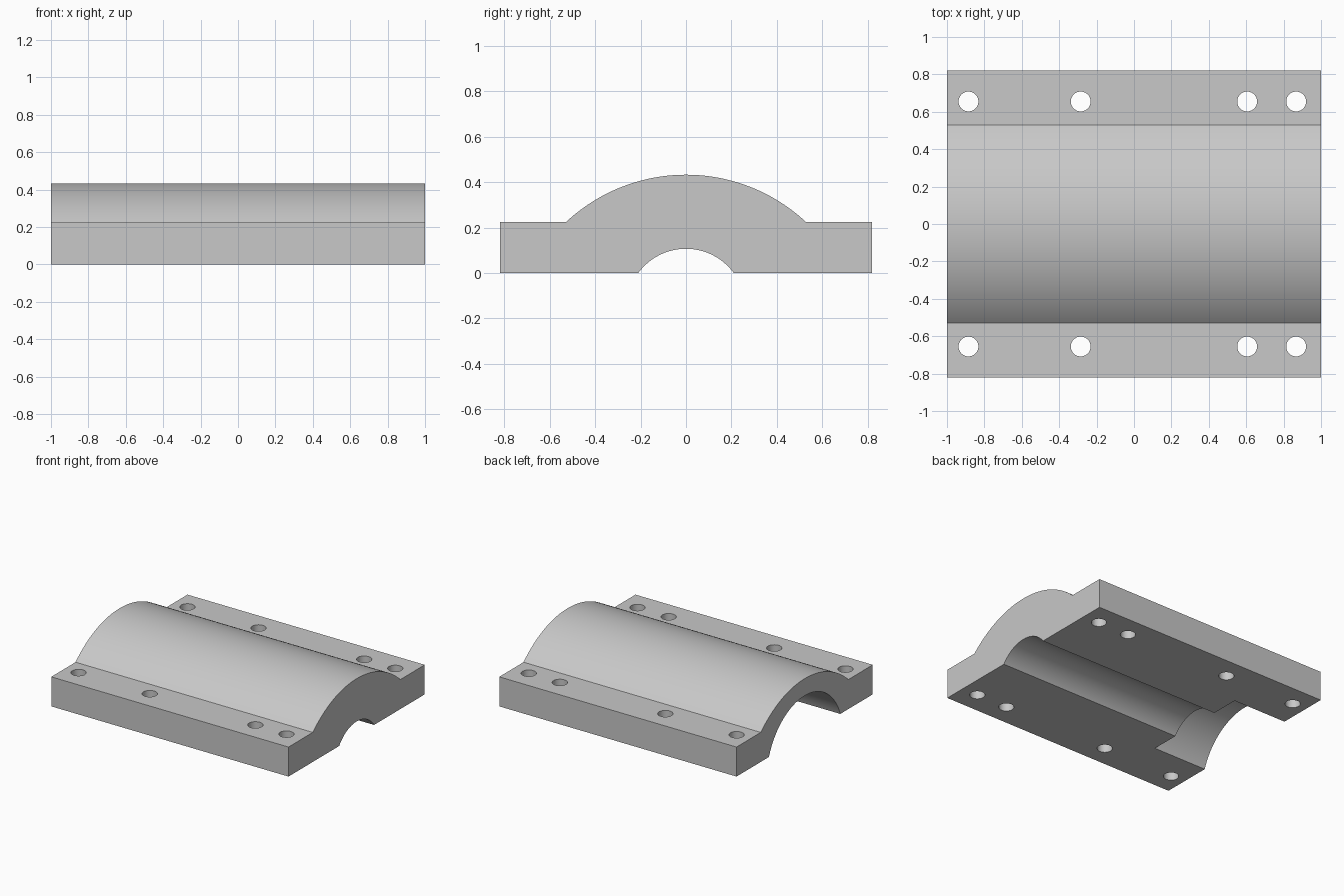
import bpy, bmesh, math
from mathutils import Matrix

if "Cube" in bpy.data.objects:
    bpy.data.objects.remove(bpy.data.objects["Cube"])

grey = bpy.data.materials.new("plain grey")
grey.diffuse_color = (0.58, 0.58, 0.58, 1)
grey.use_nodes = True
grey.node_tree.nodes["Principled BSDF"].inputs["Base Color"].default_value = grey.diffuse_color

HALF_Y, FLANGE_Z, CROWN_Y, CROWN_Z = 0.82, 0.225, 0.528, 0.433


def make_object(name, bm):
    bmesh.ops.recalc_face_normals(bm, faces=bm.faces)
    mesh = bpy.data.meshes.new(name)
    bm.to_mesh(mesh)
    bm.free()
    obj = bpy.data.objects.new(name, mesh)
    bpy.context.collection.objects.link(obj)
    return obj


def cylinder(name, radius, length, matrix, sides):
    bm = bmesh.new()
    bmesh.ops.create_cone(bm, cap_ends=True, segments=sides, radius1=radius,
                          radius2=radius, depth=length, matrix=matrix)
    return make_object(name, bm)


# Housing: flanged profile with an arched crown, extruded along x
sagitta = CROWN_Z - FLANGE_Z
radius = (CROWN_Y ** 2 + sagitta ** 2) / (2 * sagitta)
half_angle = math.asin(CROWN_Y / radius)
profile = [(-HALF_Y, 0), (HALF_Y, 0), (HALF_Y, FLANGE_Z)]
STEPS = 40
for i in range(STEPS + 1):
    a = half_angle * (1 - 2 * i / STEPS)
    profile.append((radius * math.sin(a), CROWN_Z - radius + radius * math.cos(a)))
profile.append((-HALF_Y, FLANGE_Z))

bm = bmesh.new()
face = bm.faces.new([bm.verts.new((-1, y, z)) for y, z in profile])
ext = bmesh.ops.extrude_face_region(bm, geom=[face], use_keep_orig=True)
bmesh.ops.translate(bm, vec=(2, 0, 0),
                    verts=[v for v in ext["geom"] if isinstance(v, bmesh.types.BMVert)])
housing = make_object("bearing_housing", bm)

# Stepped bore: narrow along the full length, wide at the left end
BORE_Z = -0.153
along_x = Matrix.Rotation(math.pi / 2, 4, 'Y')
cutters = [
    cylinder("narrow_bore_cutter", 0.26, 2.4,
             Matrix.Translation((0, 0, BORE_Z)) @ along_x, 96),
    cylinder("wide_bore_cutter", 0.456, 0.65,
             Matrix.Translation((-0.875, 0, BORE_Z)) @ along_x, 128),
]

# Bolt holes through both flanges
for x in (-0.885, -0.285, 0.605, 0.867):
    for y in (-0.655, 0.655):
        cutters.append(cylinder("bolt_hole_cutter", 0.053, 1.0,
                                Matrix.Translation((x, y, 0.1)), 40))

bpy.context.view_layer.objects.active = housing
for cutter in cutters:
    cutter.hide_render = True
    mod = housing.modifiers.new("cut", 'BOOLEAN')
    mod.operation = 'DIFFERENCE'
    mod.solver = 'EXACT'
    mod.object = cutter
    bpy.ops.object.modifier_apply(modifier=mod.name)
    bpy.data.objects.remove(cutter, do_unlink=True)

# Finish: single colour, smooth curves with sharp edges kept
housing.data.materials.clear()
housing.data.materials.append(grey)
for p in housing.data.polygons:
    p.material_index = 0
bpy.ops.object.select_all(action='DESELECT')
housing.select_set(True)
bpy.ops.object.shade_smooth_by_angle(angle=math.radians(30))
